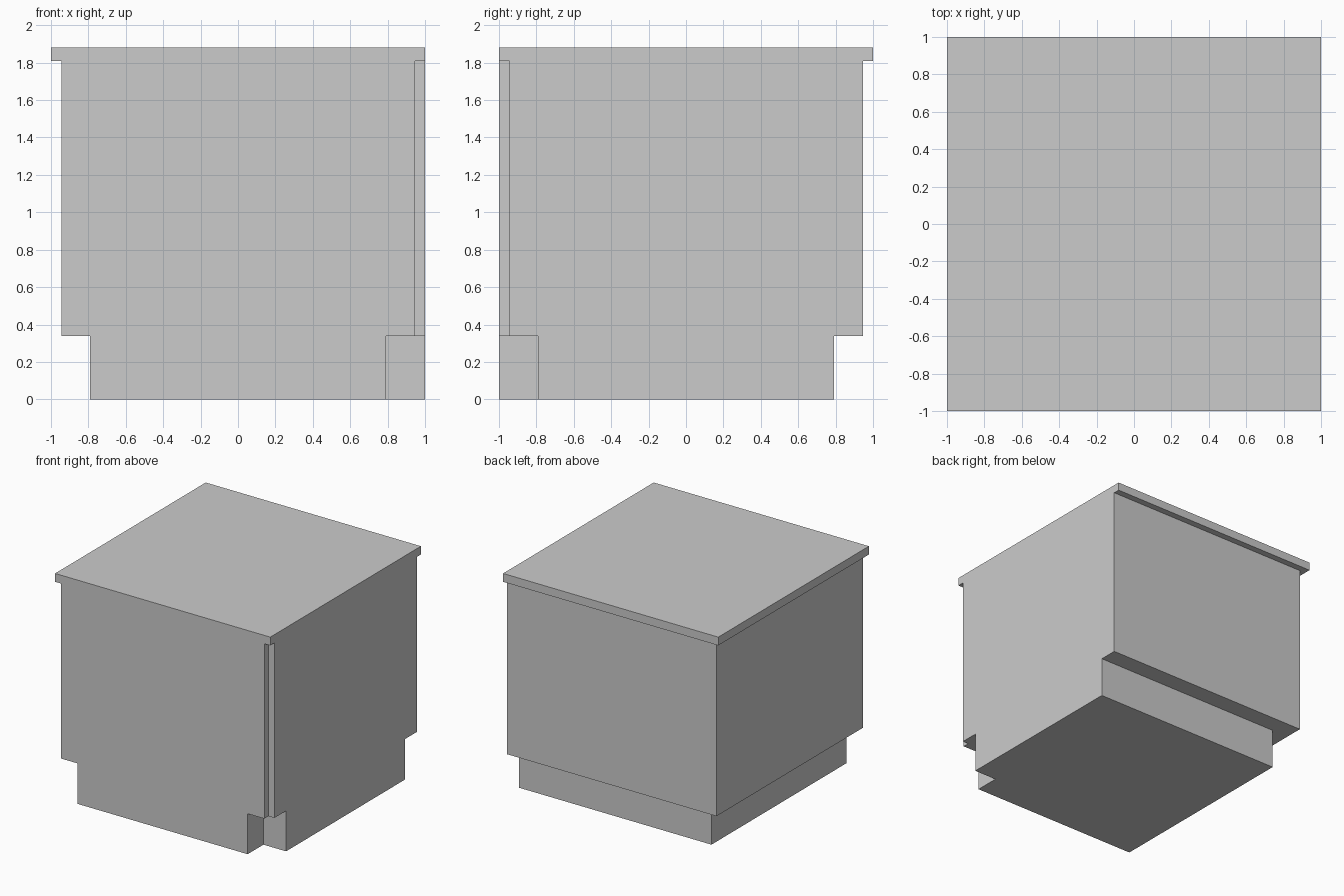
import bpy, bmesh

if "Cube" in bpy.data.objects:
    bpy.data.objects.remove(bpy.data.objects["Cube"])

def prism(name, outline, z0, z1):
    """Extrude a flat XY outline from z0 up to z1."""
    bm = bmesh.new()
    base = bm.faces.new([bm.verts.new((x, y, z0)) for x, y in outline])
    top = bmesh.ops.extrude_face_region(bm, geom=[base], use_keep_orig=True)["geom"]
    bmesh.ops.translate(bm, vec=(0, 0, z1 - z0),
                        verts=[v for v in top if isinstance(v, bmesh.types.BMVert)])
    bmesh.ops.recalc_face_normals(bm, faces=bm.faces)
    mesh = bpy.data.meshes.new(name)
    bm.to_mesh(mesh)
    bm.free()
    obj = bpy.data.objects.new(name, mesh)
    bpy.context.collection.objects.link(obj)
    return obj

def notched(r):
    """Flush at front and right, inset to r at left and back, corner notched."""
    return [(-r, -1), (r, -1), (r, -r), (1, -r), (1, r), (-r, r)]

# Recessed plinth
prism("plinth", notched(0.79), 0, 0.34)
# Cabinet body with a notched front corner
prism("cabinet_body", notched(0.945), 0.34, 1.81)
# Overhanging worktop
prism("worktop", [(-1, -1), (1, -1), (1, 1), (-1, 1)], 1.81, 1.88)
